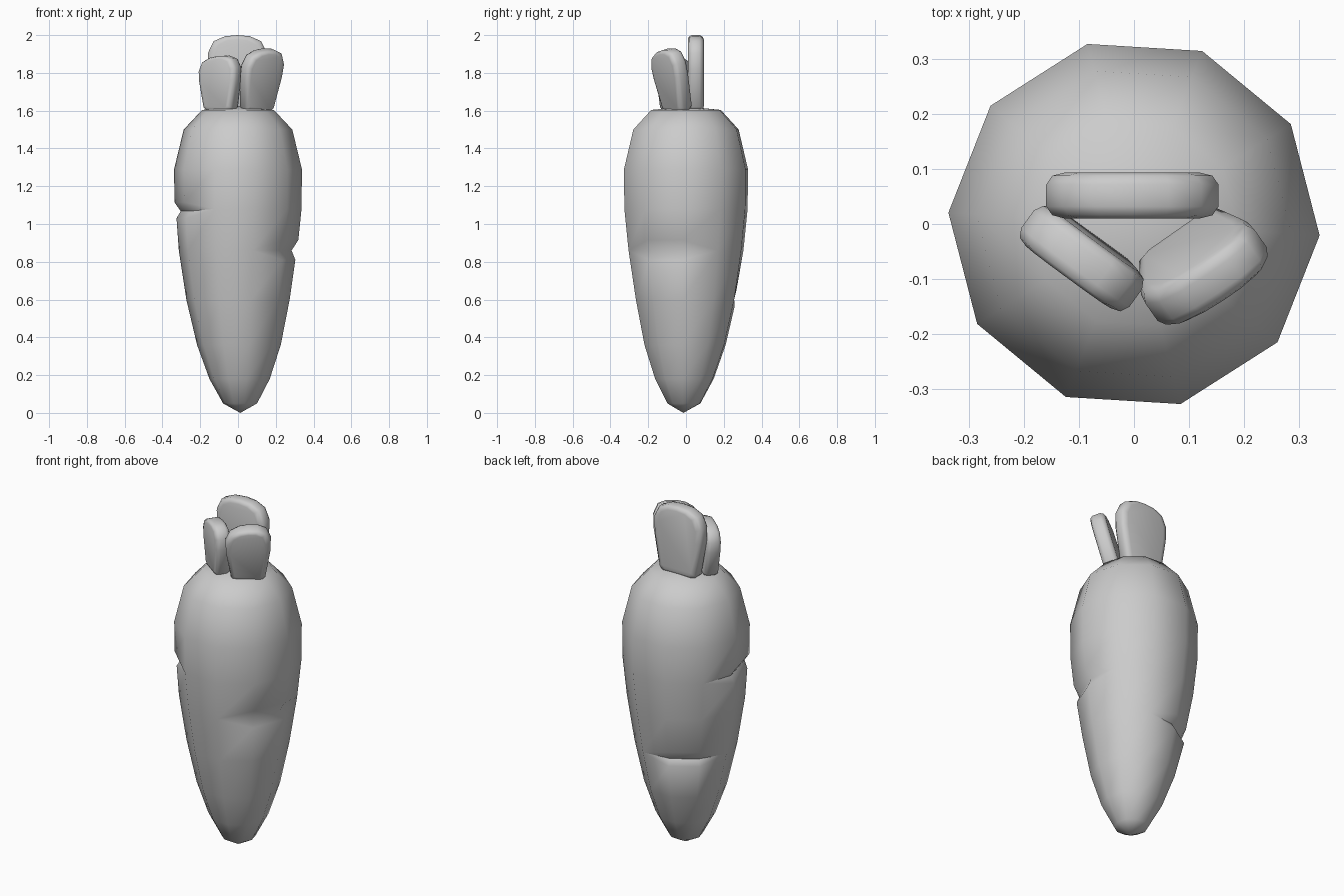
import bpy, bmesh
from math import sin, cos, radians
from mathutils import Matrix, Vector

if "Cube" in bpy.data.objects:
    bpy.data.objects.remove(bpy.data.objects["Cube"])

SIDES = 10
START = -3.5  # angle of the first column of the body


def finish(name, bm, angle):
    bmesh.ops.remove_doubles(bm, verts=bm.verts, dist=0.0005)
    bmesh.ops.recalc_face_normals(bm, faces=bm.faces)
    me = bpy.data.meshes.new(name)
    bm.to_mesh(me)
    bm.free()
    ob = bpy.data.objects.new(name, me)
    bpy.context.collection.objects.link(ob)
    bpy.ops.object.select_all(action='DESELECT')
    ob.select_set(True)
    bpy.context.view_layer.objects.active = ob
    bpy.ops.object.shade_smooth_by_angle(angle=radians(angle))
    return ob


def bridge(bm, a, b):
    n = len(a)
    for i in range(n):
        j = (i + 1) % n
        bm.faces.new((a[i], a[j], b[j], b[i]))


# Root body: rings of (z, radius); notches open a ring at two columns
rings = [(0.05, 0.09), (0.18, 0.16), (0.36, 0.222), (0.6, 0.274), (0.86, 0.314),
         (1.08, 0.337), (1.29, 0.339), (1.5, 0.288), (1.604, 0.19)]
# ring index: (columns, (z, radius) of lower lip, groove and upper lip)
notches = {
    3: ((3, 4), ((0.565, 0.267), (0.60, 0.245), (0.65, 0.276))),
    4: ((9, 0), ((0.81, 0.304), (0.86, 0.284), (0.915, 0.320))),
    5: ((5, 6), ((1.03, 0.326), (1.068, 0.304), (1.115, 0.337))),
}

bm = bmesh.new()
loops = []
for k, (z, r) in enumerate(rings):
    cols, lips = notches.get(k, ((), ((z, r),)))
    for lz, lr in lips:
        loop = []
        for i in range(SIDES):
            a = radians(START + 36 * i)
            vz, vr = (lz, lr) if i in cols else (z, r)
            s = 0.012 * max(0, 1 - vz / 0.6)  # tip drifts slightly off centre
            loop.append(bm.verts.new((vr * cos(a) + s, vr * sin(a) - s, vz)))
        loops.append(loop)
for a, b in zip(loops, loops[1:]):
    bridge(bm, a, b)
for loop, tip in ((loops[0], (0.012, -0.014, 0)), (loops[-1], (0, 0, 1.622))):
    v = bm.verts.new(tip)
    for i in range(SIDES):
        bm.faces.new((loop[i], loop[(i + 1) % SIDES], v))
finish("carrot_root", bm, 60)

# Leaf outline: (fraction of half width, fraction of height)
OUTLINE = [(-0.62, 0), (0.62, 0), (0.76, 0.05), (0.98, 0.55), (1, 0.76), (0.8, 0.92),
           (0.42, 0.985), (0, 1), (-0.42, 0.985), (-0.8, 0.92), (-1, 0.76),
           (-0.98, 0.55), (-0.76, 0.05)]


def leaf(name, base, half_width, height, turn, lean, skew=0.0):
    bm = bmesh.new()
    layers = []
    for scale, y in ((0.78, -0.042), (0.93, -0.036), (1, -0.02),
                     (1, 0.02), (0.93, 0.036), (0.78, 0.042)):
        layers.append([bm.verts.new((
            u * half_width * scale, y,
            height * (0.5 + (v - 0.5) * (0.5 + 0.5 * scale)) + skew * u * v))
            for u, v in OUTLINE])
    for a, b in zip(layers, layers[1:]):
        bridge(bm, a, b)
    bm.faces.new(layers[0])
    bm.faces.new(layers[-1])
    m = (Matrix.Translation(Vector(base)) @ Matrix.Rotation(radians(turn), 4, 'Z')
         @ Matrix.Rotation(radians(lean), 4, 'X'))
    bm.transform(m)
    return finish(name, bm, 50)


# Three leaves around the crown
leaf("leaf_back", (-0.003, 0.052, 1.6), 0.157, 0.4, 0, 0)
leaf("leaf_left", (-0.091, -0.057, 1.6), 0.122, 0.29, -36, 2, 0.012)
leaf("leaf_right", (0.096, -0.043, 1.6), 0.12, 0.335, 35, 14, 0.012)
